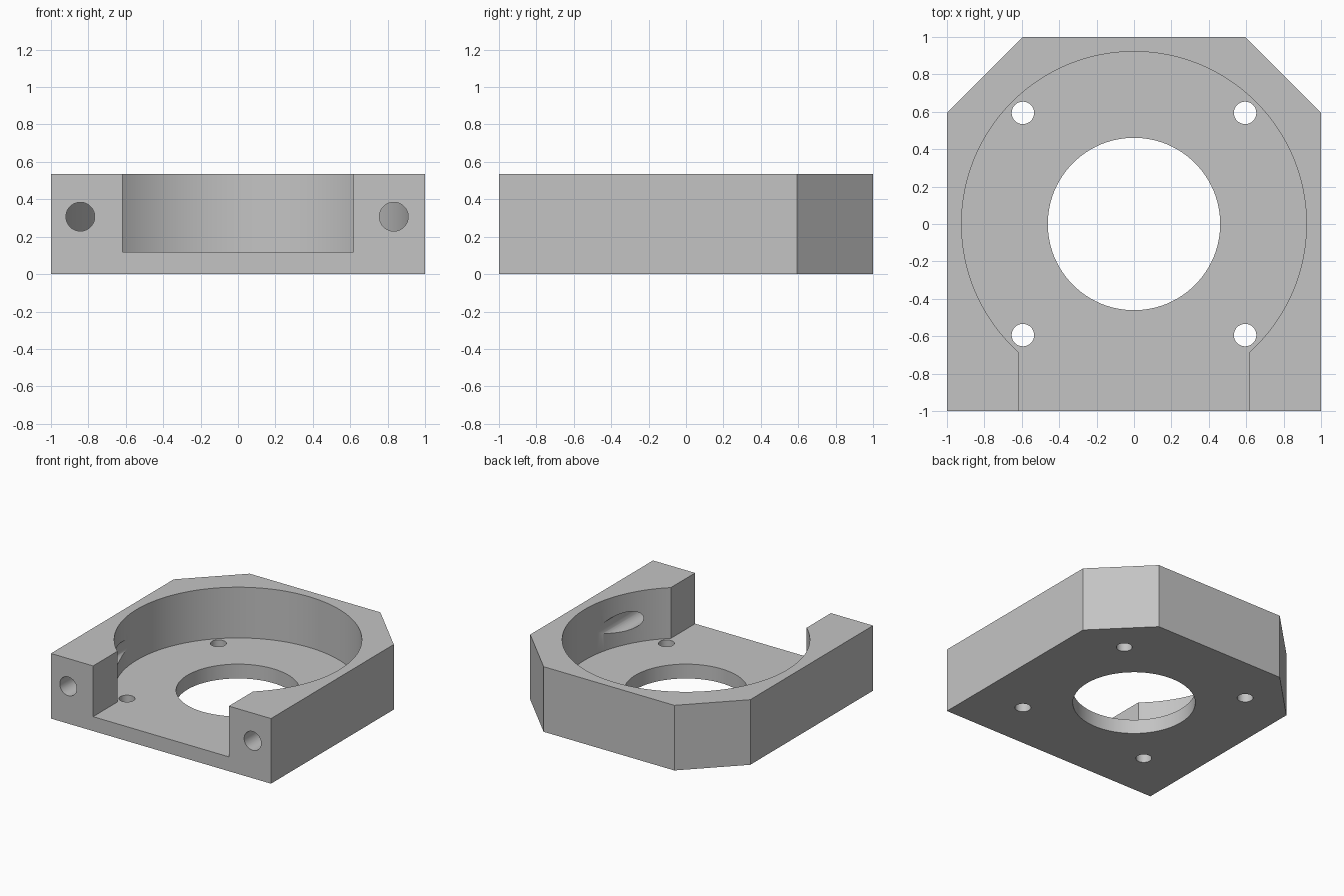
import bpy, bmesh
from math import sin, cos, pi, asin, sqrt
from mathutils import Matrix

if "Cube" in bpy.data.objects:
    bpy.data.objects.remove(bpy.data.objects["Cube"])

HEIGHT, FLOOR = 0.535, 0.118
POCKET_R, SLOT_X, CORNER = 0.922, 0.617, 0.594

grey = bpy.data.materials.new("plain grey")
grey.use_nodes = True
grey.diffuse_color = (0.55, 0.55, 0.55, 1)
grey.node_tree.nodes["Principled BSDF"].inputs["Base Color"].default_value = grey.diffuse_color


def prism(name, outline, z0, z1, matrix=Matrix()):
    """Extrude a closed outline from z0 to z1."""
    bm = bmesh.new()
    face = bm.faces.new([bm.verts.new((x, y, z0)) for x, y in outline])
    top = bmesh.ops.extrude_face_region(bm, geom=[face])["geom"]
    verts = [v for v in top if isinstance(v, bmesh.types.BMVert)]
    bmesh.ops.translate(bm, verts=verts, vec=(0, 0, z1 - z0))
    bmesh.ops.transform(bm, matrix=matrix, verts=bm.verts)
    bmesh.ops.recalc_face_normals(bm, faces=bm.faces)
    mesh = bpy.data.meshes.new(name)
    bm.to_mesh(mesh)
    bm.free()
    mesh.materials.append(grey)
    obj = bpy.data.objects.new(name, mesh)
    bpy.context.collection.objects.link(obj)
    return obj


def arc(r, start, end, n, x=0, y=0):
    return [(x + r * cos(start + (end - start) * i / n),
             y + r * sin(start + (end - start) * i / n)) for i in range(n + 1)]


def circle(r, n, x=0, y=0):
    return arc(r, 0, 2 * pi, n, x, y)[:-1]


# Block with two chamfered back corners
body = prism("mounting_block", [(-1, -1), (1, -1), (1, CORNER), (CORNER, 1),
                                (-CORNER, 1), (-1, CORNER)], 0, HEIGHT)

# Round pocket that opens through the front as a slot
gap = asin(SLOT_X / POCKET_R)
pocket = arc(POCKET_R, gap - pi / 2, 1.5 * pi - gap, 120)
pocket += [(-SLOT_X, -1.2), (SLOT_X, -1.2)]
cutters = [prism("pocket_cutter", pocket, FLOOR, 1)]

# Central opening and four screw holes
cutters.append(prism("centre_hole_cutter", circle(0.461, 96), -0.2, 0.3))
for x in (-CORNER, CORNER):
    for y in (-CORNER, CORNER):
        cutters.append(prism("screw_hole_cutter", circle(0.06, 40, x, y), -0.2, 0.3))

# Front bolt holes running back into the pocket
for x in (-0.843, 0.833):
    place = Matrix.Translation((x, 0, 0.307)) @ Matrix.Rotation(pi / 2, 4, "X")
    cutters.append(prism("bolt_hole_cutter", circle(0.077, 48), 0, 1.2, place))

for cutter in cutters:
    mod = body.modifiers.new(cutter.name, "BOOLEAN")
    mod.operation, mod.solver, mod.object = "DIFFERENCE", "EXACT", cutter

# Bake the cuts and drop the cutters
evaluated = body.evaluated_get(bpy.context.evaluated_depsgraph_get())
result = bpy.data.meshes.new_from_object(evaluated)
body.modifiers.clear()
body.data = result
for cutter in cutters:
    bpy.data.objects.remove(cutter)

# Smooth the round walls, keep the edges crisp
bpy.ops.object.select_all(action="DESELECT")
body.select_set(True)
bpy.context.view_layer.objects.active = body
bpy.ops.object.shade_smooth_by_angle(angle=pi / 6)
